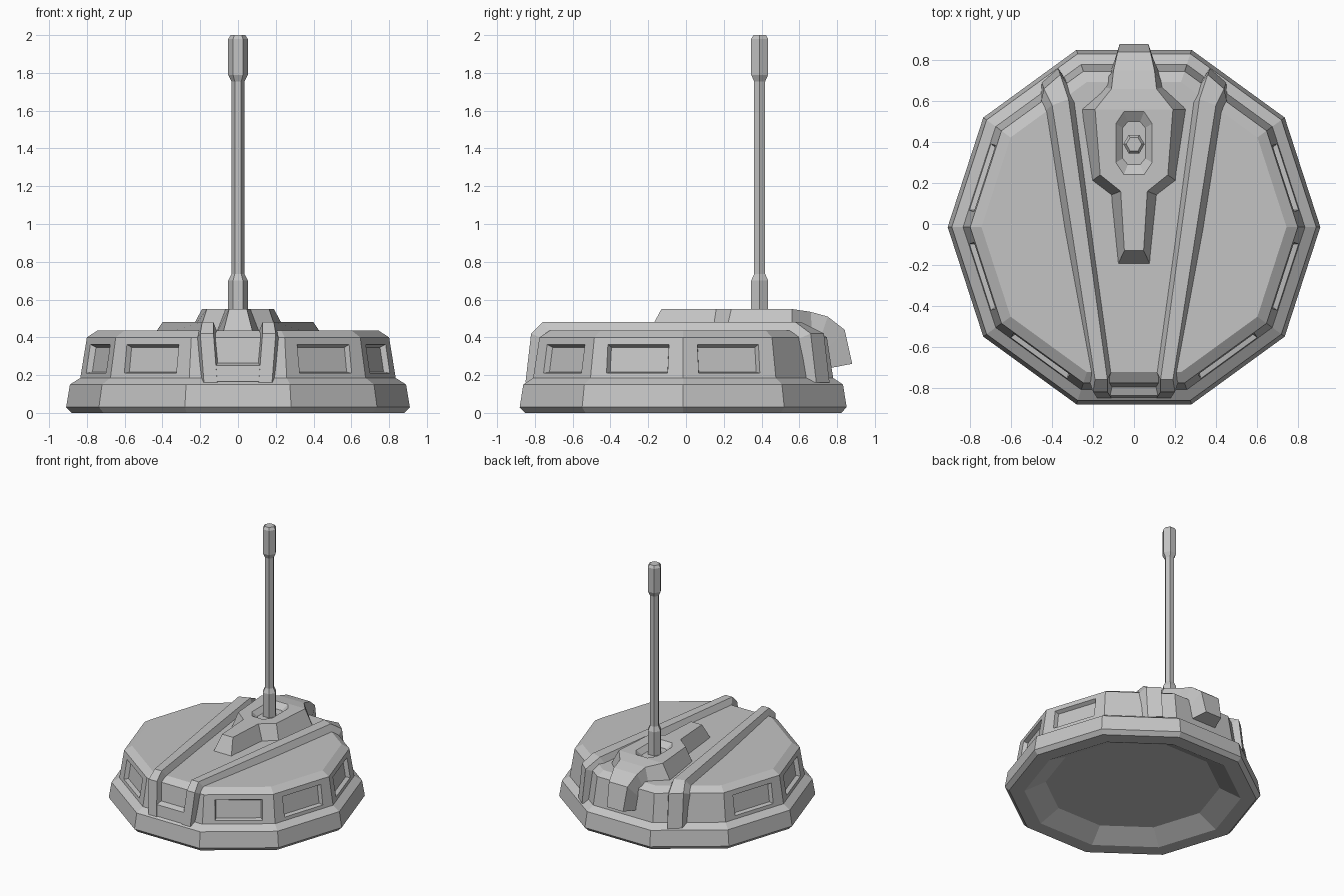
import bpy
import bmesh
import math
from mathutils import Vector

cube = bpy.data.objects.get("Cube")
if cube:
    bpy.data.objects.remove(cube, do_unlink=True)

# Single grey material
GREY = (0.55, 0.55, 0.55, 1)
grey = bpy.data.materials.new("plain_grey")
grey.use_nodes = True
grey.diffuse_color = GREY
bsdf = grey.node_tree.nodes["Principled BSDF"]
bsdf.inputs["Base Color"].default_value = GREY
bsdf.inputs["Roughness"].default_value = 0.8


def loft(name, rings, detail=None):
    """Skin a list of equal point rings and cap both ends."""
    bm = bmesh.new()
    loops = [[bm.verts.new(p) for p in ring] for ring in rings]
    n = len(loops[0])
    for a, b in zip(loops, loops[1:]):
        for i in range(n):
            j = (i + 1) % n
            bm.faces.new((a[i], a[j], b[j], b[i]))
    bm.faces.new(loops[0][::-1])
    bm.faces.new(loops[-1])
    bmesh.ops.recalc_face_normals(bm, faces=bm.faces)
    if detail:
        detail(bm)
    mesh = bpy.data.meshes.new(name)
    bm.to_mesh(mesh)
    bm.free()
    mesh.materials.append(grey)
    obj = bpy.data.objects.new(name, mesh)
    bpy.context.collection.objects.link(obj)
    return obj


def ngon(sides, radius, z, cy):
    step = math.tau / sides
    return [(radius * math.cos(i * step), cy + radius * math.sin(i * step), z)
            for i in range(sides)]


def outline(half, z):
    """Mirror half an outline across x = 0."""
    return [(x, y, z) for x, y in half] + [(-x, y, z) for x, y in half[::-1]]


def cut_windows(bm):
    """Sink a framed window into the side and front-corner walls."""
    walls = []
    for f in bm.faces:
        flat = Vector((f.normal.x, f.normal.y, 0))
        if 0.25 < f.calc_center_median().z < 0.35 and flat.length > 0.5:
            if -0.9 < flat.normalized().y < 0.7:
                walls.append(f)
    bmesh.ops.inset_individual(bm, faces=walls, thickness=0.02)
    for f in walls:
        c = f.calc_center_median()
        across = Vector((-f.normal.y, f.normal.x, 0)).normalized()
        up = f.normal.cross(across)
        for v in f.verts:
            d = v.co - c
            v.co = (c + across * math.copysign(0.17, d.dot(across))
                    + up * (math.copysign(0.077, d.dot(up)) - 0.006))
    bmesh.ops.inset_individual(bm, faces=walls, thickness=0.015, depth=-0.03)


# Ten-sided body with hollow underside
BODY = [(0.62, 0.08), (0.77, 0), (0.88, 0), (0.91, 0.03), (0.89, 0.15),
        (0.835, 0.185), (0.80, 0.40), (0.745, 0.435)]
loft("body", [ngon(10, r, z, -0.015) for r, z in BODY], cut_windows)

# Roof ribs: outer base, outer top, inner top, inner base at each station
RIB = [
    [(0.46, 0.58, 0.16), (0.45, 0.69, 0.16), (0.37, 0.76, 0.16), (0.31, 0.67, 0.16)],
    [(0.46, 0.57, 0.38), (0.44, 0.66, 0.42), (0.36, 0.73, 0.42), (0.30, 0.65, 0.38)],
    [(0.45, 0.54, 0.40), (0.40, 0.58, 0.48), (0.32, 0.61, 0.48), (0.27, 0.58, 0.40)],
    [(0.22, -0.70, 0.40), (0.19, -0.76, 0.48), (0.13, -0.76, 0.48), (0.10, -0.70, 0.40)],
    [(0.23, -0.73, 0.38), (0.20, -0.82, 0.42), (0.13, -0.82, 0.42), (0.11, -0.73, 0.38)],
    [(0.20, -0.77, 0.16), (0.18, -0.85, 0.16), (0.11, -0.85, 0.16), (0.09, -0.77, 0.16)],
]
for side, sign in (("left", 1), ("right", -1)):
    loft(side + "_rib", [[(sign * x, y, z) for x, y, z in ring] for ring in RIB])

# Bar joining the ribs at the front
BAR = [(-0.77, 0.165), (-0.848, 0.165), (-0.838, 0.25), (-0.77, 0.275)]
loft("front_bar", [[(x, y, z) for y, z in BAR] for x in (-0.13, 0.13)])

# Raised roof housing with a recessed socket
FOOT = [(0.08, -0.2), (0.115, 0.14), (0.207, 0.21), (0.26, 0.56)]
CROWN = [(0.047, -0.13), (0.065, 0.16), (0.165, 0.24), (0.19, 0.56)]
housing = loft("roof_housing", [outline(FOOT, 0.42), outline(CROWN, 0.55)])

RIM = [(0.05, 0.24), (0.09, 0.30), (0.09, 0.49), (0.05, 0.55)]
FLOOR = [(0.03, 0.29), (0.055, 0.32), (0.055, 0.47), (0.03, 0.50)]
cutter = loft("socket_cutter", [outline(FLOOR, 0.515), outline(RIM, 0.551)])
cutter.hide_render = True
mod = housing.modifiers.new("socket", "BOOLEAN")
mod.operation = "DIFFERENCE"
mod.solver = "EXACT"
mod.object = cutter
bpy.context.view_layer.objects.active = housing
bpy.ops.object.modifier_apply(modifier=mod.name)
bpy.data.objects.remove(cutter, do_unlink=True)

# Hood folding over the back edge: base half width, y, z, then top
HOOD = [
    ((0.26, 0.56, 0.42), (0.19, 0.56, 0.55)),
    ((0.15, 0.67, 0.39), (0.11, 0.66, 0.535)),
    ((0.14, 0.70, 0.36), (0.10, 0.75, 0.51)),
    ((0.12, 0.73, 0.32), (0.08, 0.84, 0.44)),
    ((0.11, 0.75, 0.235), (0.07, 0.88, 0.26)),
]
loft("back_hood", [[(bx, by, bz), (tx, ty, tz), (-tx, ty, tz), (-bx, by, bz)]
                   for (bx, by, bz), (tx, ty, tz) in HOOD])

# Six-sided mast with thick foot and tip
MAST = [(0.052, 0.5), (0.052, 0.70), (0.034, 0.735), (0.034, 1.755),
        (0.052, 1.79), (0.052, 1.98), (0.038, 2.0)]
loft("mast", [ngon(6, r, z, 0.39) for r, z in MAST])
